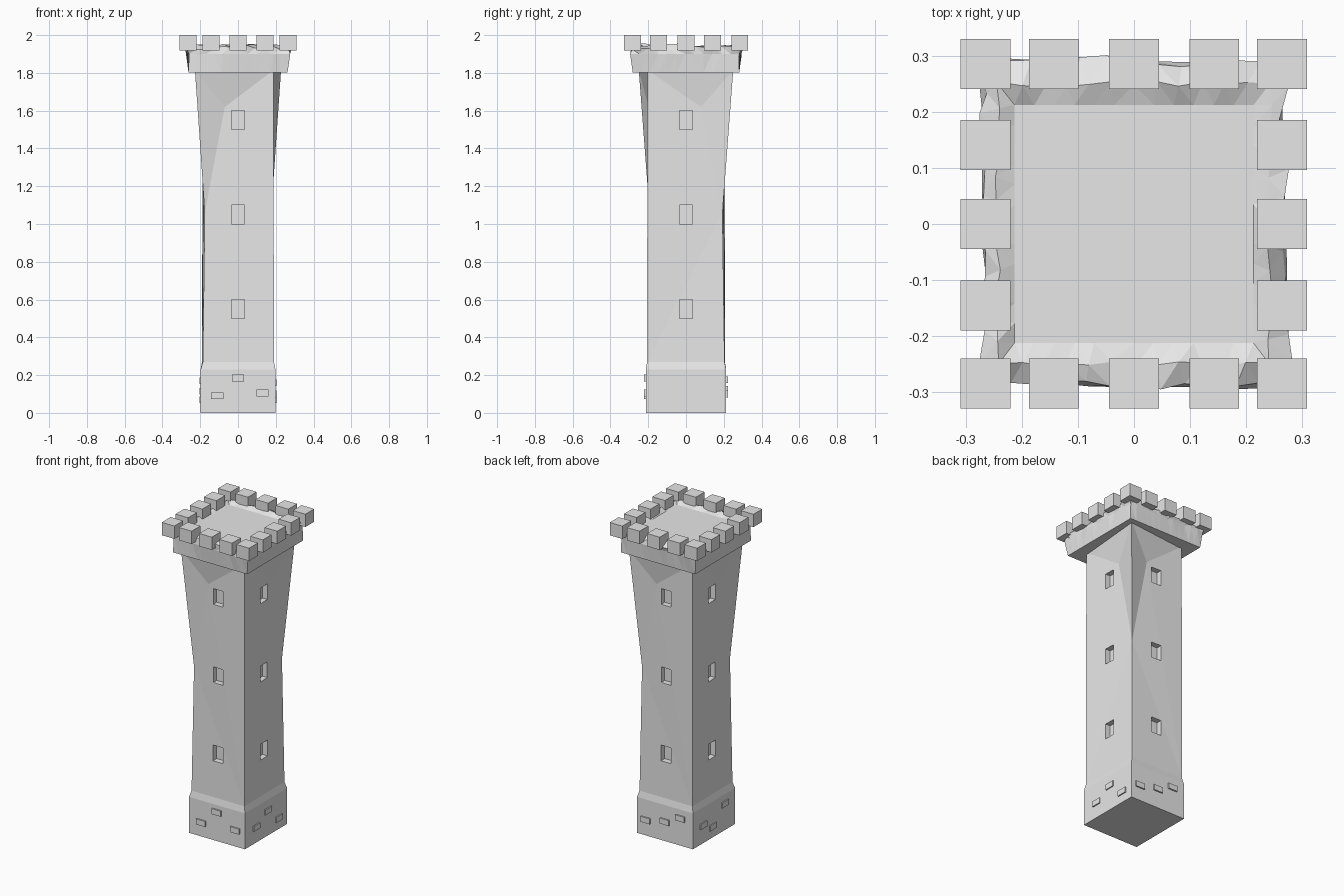
import bpy, bmesh, random
from mathutils import Vector, Matrix

random.seed(4)
if "Cube" in bpy.data.objects:
    bpy.data.objects.remove(bpy.data.objects["Cube"], do_unlink=True)

stone = bpy.data.materials.new("pale_stone")
stone.use_nodes = True
stone.diffuse_color = (0.8, 0.8, 0.8, 1)
stone.node_tree.nodes["Principled BSDF"].inputs["Base Color"].default_value = (0.8, 0.8, 0.8, 1)


def finish(name, bm):
    bmesh.ops.recalc_face_normals(bm, faces=bm.faces)
    mesh = bpy.data.meshes.new(name)
    bm.to_mesh(mesh)
    bm.free()
    mesh.materials.append(stone)
    obj = bpy.data.objects.new(name, mesh)
    bpy.context.collection.objects.link(obj)
    return obj


def add_box(bm, center, size):
    matrix = Matrix.Translation(center) @ Matrix.Diagonal((*size, 1))
    bmesh.ops.create_cube(bm, size=1, matrix=matrix)


def ring(bm, flared, plain, z, n=1, jitter=0.0, dip=0.0):
    """Four-sided loop, n points per side; opposite corners share a reach."""
    (fx, fy), (px, py) = flared, plain
    corners = [Vector(c) for c in ((-fx, -fy), (px, -py), (fx, fy), (-px, py))]
    verts = []
    for i in range(4):
        for k in range(n):
            p = corners[i].lerp(corners[(i + 1) % 4], k / n)
            p *= 1 + random.uniform(-jitter, jitter)
            verts.append(bm.verts.new((p.x, p.y, z - random.uniform(0, dip))))
    return verts


def bridge(bm, low, high):
    count = len(low)
    for i in range(count):
        j = (i + 1) % count
        bm.faces.new((low[i], low[j], high[j], high[i]))


# Tower body: plinth and shaft, two opposite corners straight and two waisted
bm = bmesh.new()
base = (0.198, 0.213)
foot = ring(bm, base, base, 0)
plinth = ring(bm, base, base, 0.23)
low = ring(bm, (0.186, 0.204), (0.19, 0.206), 0.27)
top = ring(bm, (0.228, 0.25), (0.188, 0.204), 1.815)
bm.faces.new(foot)
bm.faces.new(top)
bridge(bm, foot, plinth)
bridge(bm, plinth, low)
waist = {0: bm.verts.new((-0.176, -0.193, 1.06)), 2: bm.verts.new((0.176, 0.193, 1.06))}
hollows = [(-0.07, -0.198), (0.182, 0.08), (0.07, 0.198), (-0.182, -0.08)]
for i, (x, y) in enumerate(hollows):
    j = (i + 1) % 4
    flared, plain = (i, j) if i % 2 == 0 else (j, i)
    bm.faces.new((low[flared], low[plain], waist[flared]))
    # upper panel fanned round a hollow point
    point = bm.verts.new((x, y, 1.62))
    loop = (waist[flared], low[plain], top[plain], top[flared])
    for k in range(4):
        bm.faces.new((loop[k], loop[(k + 1) % 4], point))
body = finish("tower_body", bm)

# Window recesses on all four sides
bm = bmesh.new()
for z in (0.55, 1.05, 1.55):
    for side in (-1, 1):
        add_box(bm, (0, side * 0.265, z), (0.07, 0.2, 0.1))
        add_box(bm, (side * 0.25, 0, z), (0.2, 0.07, 0.1))
cutter = finish("window_cutter", bm)
cut = body.modifiers.new("windows", "BOOLEAN")
cut.operation = "DIFFERENCE"
cut.solver = "EXACT"
cut.object = cutter
bpy.context.view_layer.objects.active = body
body.select_set(True)
bpy.ops.object.modifier_apply(modifier=cut.name)
bpy.data.objects.remove(cutter, do_unlink=True)

# Raised bricks on the plinth: (offset along the side, height)
bricks = {
    "front": [(-0.11, 0.09), (0, 0.185), (0.13, 0.105)],
    "left": [(-0.1, 0.1), (0.02, 0.16), (0.13, 0.07)],
    "back": [(0.135, 0.1), (0, 0.125), (-0.11, 0.175)],
    "right": [(-0.11, 0.17), (0.015, 0.07), (0.11, 0.115)],
}
for side, spots in bricks.items():
    bm = bmesh.new()
    for u, z in spots:
        if side in ("front", "back"):
            add_box(bm, (u, -0.212 if side == "front" else 0.212, z), (0.065, 0.02, 0.035))
        else:
            add_box(bm, (0.195 if side == "left" else -0.195, u, z), (0.02, 0.065, 0.035))
    finish(side + "_bricks", bm)

# Overhanging collar with a worn rim and a sunken deck
bm = bmesh.new()
n = 12
deck = (0.213, 0.212)
rings = [
    ring(bm, (0.262, 0.282), (0.262, 0.282), 1.803, n),
    ring(bm, (0.262, 0.283), (0.275, 0.294), 1.9, n, 0.01),
    ring(bm, (0.268, 0.288), (0.272, 0.29), 1.945, n, 0.045, 0.025),
    ring(bm, (0.242, 0.25), (0.242, 0.25), 1.955, n, 0.02, 0.015),
    ring(bm, deck, deck, 1.932, n),
]
for lower, upper in zip(rings, rings[1:]):
    bridge(bm, lower, upper)
bm.faces.new(rings[0])
bm.faces.new(rings[-1])
bmesh.ops.triangulate(bm, faces=[f for f in bm.faces if len(f.verts) == 4])
finish("collar_and_deck", bm)

# Battlement blocks: five along each side
bm = bmesh.new()
xs = (-0.265, -0.143, 0, 0.143, 0.264)
ys = (-0.284, -0.145, 0, 0.141, 0.285)
for i, x in enumerate(xs):
    for j, y in enumerate(ys):
        if i in (0, 4) or j in (0, 4):
            add_box(bm, (x, y, 1.959), (0.089, 0.089, 0.082))
finish("battlements", bm)
